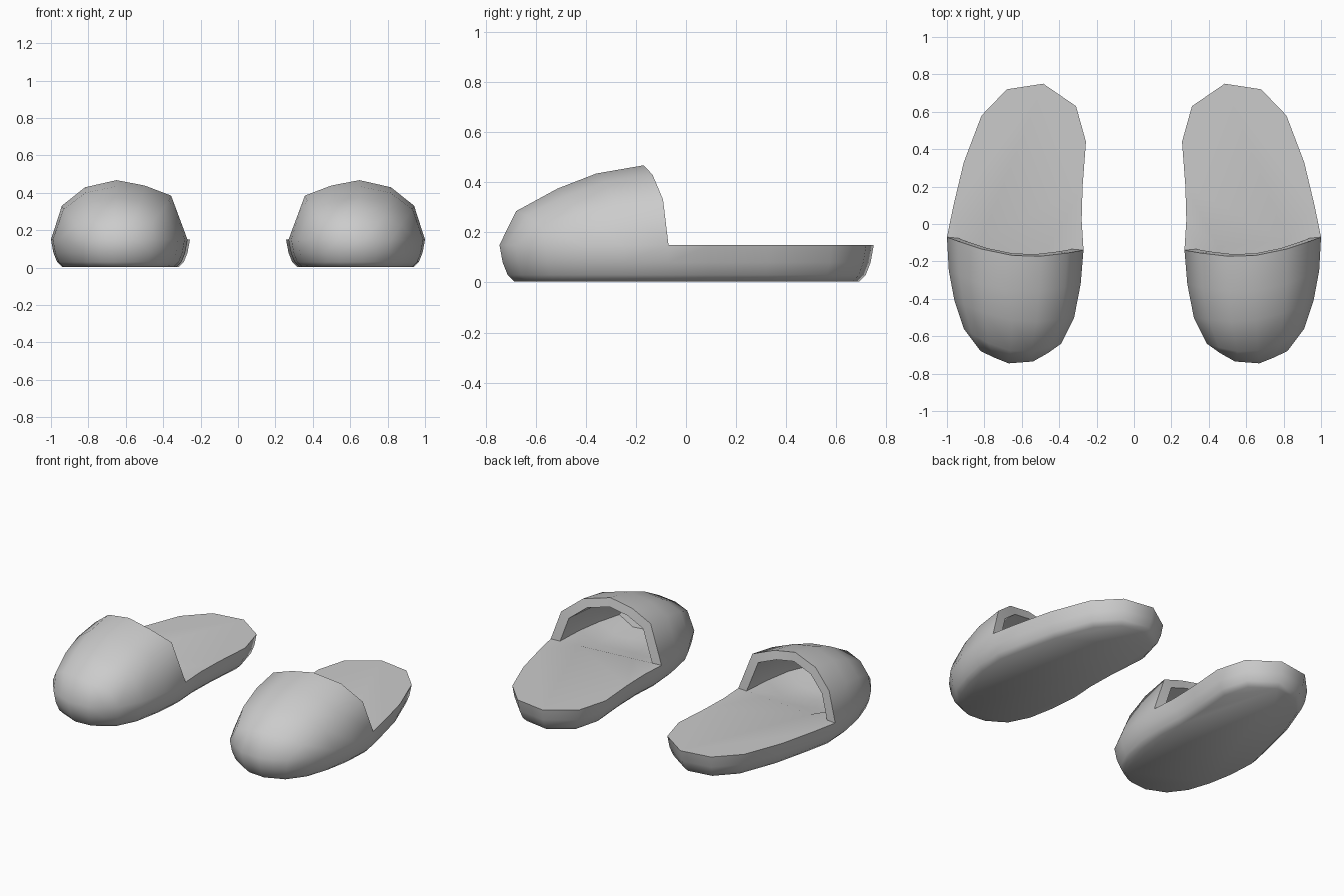
import bpy, bmesh, math
from mathutils import Vector

if "Cube" in bpy.data.objects:
    bpy.data.objects.remove(bpy.data.objects["Cube"])

RIM = 0.15  # height of the footbed

# Sole outline: outer corner of the opening -> toe -> inner corner -> heel
OUTER = [(1.0, -0.07), (0.99, -0.25), (0.96, -0.41), (0.91, -0.56)]
TOE = [(0.82, -0.68), (0.745, -0.715), (0.67, -0.745), (0.54, -0.735), (0.46, -0.69)]
INNER = [(0.27, -0.14), (0.285, -0.32), (0.32, -0.50), (0.39, -0.64)]
HEEL = [(0.28, 0.02), (0.275, 0.20), (0.257, 0.44), (0.31, 0.63), (0.485, 0.75),
        (0.68, 0.72), (0.815, 0.58), (0.91, 0.33), (0.965, 0.10)]
OUTLINE = OUTER + TOE + INNER[::-1] + HEEL

# Arch across the foot: (fraction across, relative height)
ARCH = [(0, 0), (0.08, 0.57), (0.25, 0.88), (0.48, 1), (0.685, 0.91), (0.88, 0.74), (1, 0)]
HEIGHTS = [0.318, 0.285, 0.225, 0.135]
BOWS = [0.065, 0.075, 0.06, 0.08]

material = bpy.data.materials.new("grey felt")
material.diffuse_color = (0.6, 0.6, 0.6, 1)
material.use_nodes = True
material.node_tree.nodes["Principled BSDF"].inputs["Base Color"].default_value = material.diffuse_color


def inset_ring(d, z):
    """Outline moved inward by d at height z."""
    n, ring = len(OUTLINE), []
    for i, p in enumerate(OUTLINE):
        a, b = Vector(OUTLINE[i - 1]), Vector(OUTLINE[(i + 1) % n])
        t = (b - a).normalized()
        ring.append((p[0] + t.y * d, p[1] - t.x * d, z))
    return ring


def arch_row(k):
    """Section of the upper, bowed towards the toe."""
    a, b = Vector((*OUTER[k], RIM)), Vector((*INNER[k], RIM))
    return [a.lerp(b, s) + Vector((0, -BOWS[k] * math.sin(math.pi * s), h * HEIGHTS[k]))
            for s, h in ARCH]


def cavity_row(k):
    """Scaled section for the hollow, with a sunken floor deeper inside."""
    c = (Vector((*OUTER[k], RIM)) + Vector((*INNER[k], RIM))) / 2
    row = [c + (p - c) * 0.83 for p in arch_row(k)]
    if k:
        drop = Vector((0, 0, -0.06))
        floor = [row[-1].lerp(row[0], f) + drop for f in (0.2, 0.8)]
    else:
        floor = [row[-1].lerp(row[0], f) for f in (0.2, 0.8)]
    return row + floor


def slipper(name, side):
    bm = bmesh.new()

    def verts(points):
        return [bm.verts.new((side * p[0], p[1], p[2])) for p in points]

    def bridge(r1, r2, closed=False):
        n = len(r1)
        for i in range(n if closed else n - 1):
            j = (i + 1) % n
            bm.faces.new((r1[i], r1[j], r2[j], r2[i]))

    # Rounded sole
    rings = [verts(inset_ring(d, z)) for d, z in
             ((0, RIM), (0.013, 0.08), (0.033, 0.03), (0.06, 0.003))]
    for r1, r2 in zip(rings, rings[1:]):
        bridge(r1, r2, True)
    bm.faces.new(rings[-1])

    # Upper, closed down to the toe outline
    rows = [verts(arch_row(k)) for k in range(4)]
    rows.append(verts([(x, y, RIM) for x, y in [OUTER[3]] + TOE + [INNER[3]]]))
    for r1, r2 in zip(rows, rows[1:]):
        bridge(r1, r2)

    # Hollow and the lip around it
    hollow = [verts(cavity_row(k)) for k in range(4)]
    bridge(rows[0], hollow[0][:7])
    for r1, r2 in zip(hollow, hollow[1:]):
        bridge(r1, r2, True)
    bm.faces.new(hollow[-1])

    # Flat footbed from the opening to the heel
    start = len(OUTER) + len(TOE) + len(INNER) - 1
    bm.faces.new(rings[0][start:] + [rings[0][0], hollow[0][0], hollow[0][8],
                                     hollow[0][7], hollow[0][6]])

    bmesh.ops.remove_doubles(bm, verts=bm.verts, dist=0.0005)
    bmesh.ops.recalc_face_normals(bm, faces=bm.faces)
    mesh = bpy.data.meshes.new(name)
    bm.to_mesh(mesh)
    bm.free()
    mesh.materials.append(material)
    for p in mesh.polygons:
        p.use_smooth = True
    mesh.set_sharp_from_angle(angle=math.radians(55))
    bpy.context.collection.objects.link(bpy.data.objects.new(name, mesh))


slipper("right_slipper", 1)
slipper("left_slipper", -1)
